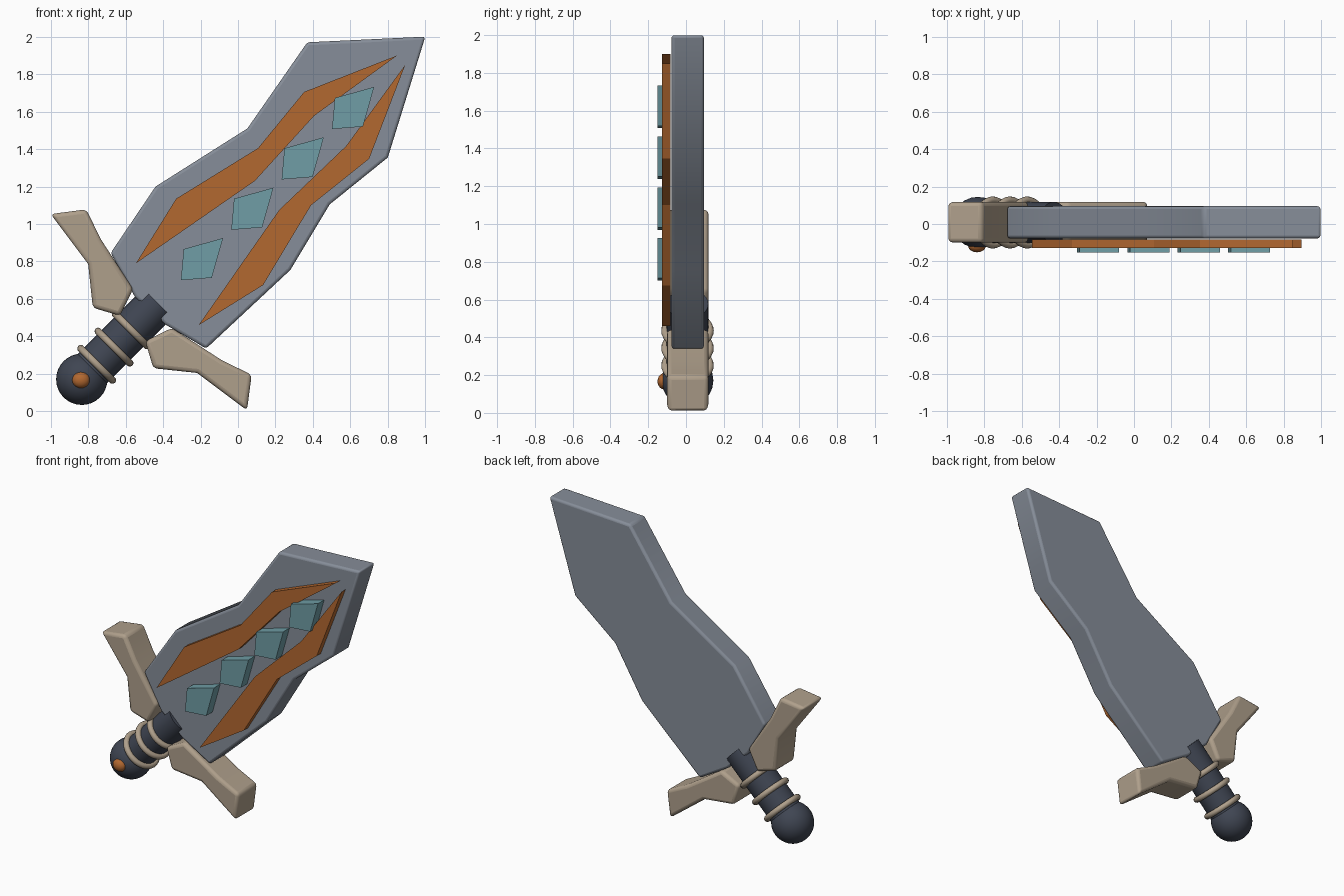
import bpy, bmesh, math
from mathutils import Vector

if "Cube" in bpy.data.objects:
    bpy.data.objects.remove(bpy.data.objects["Cube"])

AXIS = Vector((1, 0, 1)).normalized()   # the sword lies along z = x + OFFSET
OFFSET = 1.005
MID_Y = 0.008


def material(name, rgb):
    m = bpy.data.materials.new(name)
    m.diffuse_color = (*rgb, 1)
    m.use_nodes = True
    m.node_tree.nodes["Principled BSDF"].inputs["Base Color"].default_value = m.diffuse_color
    return m


steel = material("steel", (0.24, 0.27, 0.32))
dark = material("dark_grip", (0.05, 0.06, 0.085))
tan = material("tan", (0.43, 0.35, 0.26))
orange = material("orange", (0.45, 0.14, 0.03))
teal = material("teal", (0.16, 0.34, 0.38))


def on_axis(x, y=MID_Y):
    return Vector((x, y, x + OFFSET))


def plate(name, outline, y0, y1, mat, bevel=0):
    """Extrude an x-z outline from y0 to y1, optionally with rounded edges."""
    bm = bmesh.new()
    face = bm.faces.new([bm.verts.new((x, y0, z)) for x, z in outline])
    ext = bmesh.ops.extrude_face_region(bm, geom=[face])
    verts = [g for g in ext["geom"] if isinstance(g, bmesh.types.BMVert)]
    bmesh.ops.translate(bm, verts=verts, vec=(0, y1 - y0, 0))
    bmesh.ops.recalc_face_normals(bm, faces=bm.faces)
    mesh = bpy.data.meshes.new(name)
    bm.to_mesh(mesh)
    bm.free()
    obj = bpy.data.objects.new(name, mesh)
    bpy.context.collection.objects.link(obj)
    mesh.materials.append(mat)
    if bevel:
        mod = obj.modifiers.new("rounded_edges", 'BEVEL')
        mod.width = bevel
        mod.segments = 3
        mod.limit_method = 'ANGLE'
        mod.angle_limit = math.radians(50)
        bpy.context.view_layer.objects.active = obj
        obj.select_set(True)
        bpy.ops.object.shade_smooth_by_angle(angle=math.radians(35))
        obj.select_set(False)
    return obj


def finish(name, mat):
    """Name, colour and smooth the primitive just added."""
    obj = bpy.context.object
    obj.name = name
    obj.data.materials.append(mat)
    bpy.ops.object.shade_smooth_by_angle(angle=math.radians(40))
    obj.select_set(False)
    return obj


turn = AXIS.to_track_quat('Z', 'Y').to_euler()

# Blade
plate("blade", [(1.0, 2.0), (0.37, 1.97), (0.05, 1.51), (-0.44, 1.20),
                (-0.68, 0.845), (-0.55, 0.61), (-0.39, 0.465), (-0.17, 0.335),
                (0.28, 0.755), (0.49, 1.105), (0.80, 1.355)],
      -0.077, 0.095, steel, 0.016)

# Orange inlay stripes
plate("upper_stripe", [(-0.545, 0.79), (-0.33, 1.135), (0.107, 1.405), (0.353, 1.705),
                       (0.85, 1.90), (0.406, 1.577), (0.09, 1.23)], -0.127, -0.083, orange)
plate("lower_stripe", [(-0.21, 0.46), (0.134, 0.674), (0.39, 1.10), (0.70, 1.348),
                       (0.893, 1.85), (0.578, 1.417), (0.22, 1.075)], -0.127, -0.083, orange)

# Row of four gems
gem = [(-0.305, 0.70), (-0.29, 0.866), (-0.08, 0.925), (-0.14, 0.713)]
for i in range(4):
    s = 0.269 * i
    plate(f"blade_gem_{i + 1}", [(x + s, z + s) for x, z in gem], -0.152, -0.083, teal)

# Guard arms, mirrored across the sword axis
arm = [(-1.0, 1.053), (-0.81, 1.078), (-0.733, 0.92), (-0.56, 0.652),
       (-0.63, 0.51), (-0.775, 0.553), (-0.80, 0.786)]
plate("guard_left", arm, -0.1, 0.118, tan, 0.022)
plate("guard_right", [(z - OFFSET, x + OFFSET) for x, z in arm], -0.1, 0.118, tan, 0.022)

# Grip
start, end = on_axis(-0.84), on_axis(-0.428)
bpy.ops.mesh.primitive_cylinder_add(vertices=32, radius=0.11, depth=(end - start).length,
                                    location=(start + end) / 2, rotation=turn)
finish("grip", dark)

# Grip rings
for i in range(3):
    bpy.ops.mesh.primitive_torus_add(major_radius=0.119, minor_radius=0.02, major_segments=32,
                                     minor_segments=10, location=on_axis(-0.754 + 0.092 * i),
                                     rotation=turn)
    finish(f"grip_ring_{i + 1}", tan)

# Pommel and its gem
bpy.ops.mesh.primitive_uv_sphere_add(segments=32, ring_count=16, radius=0.137,
                                     location=on_axis(-0.834), rotation=turn)
finish("pommel", dark)
bpy.ops.mesh.primitive_uv_sphere_add(segments=20, ring_count=10, radius=0.048,
                                     location=on_axis(-0.838, -0.115))
pommel_gem = finish("pommel_gem", orange)
pommel_gem.scale = (1, 0.75, 0.9)
